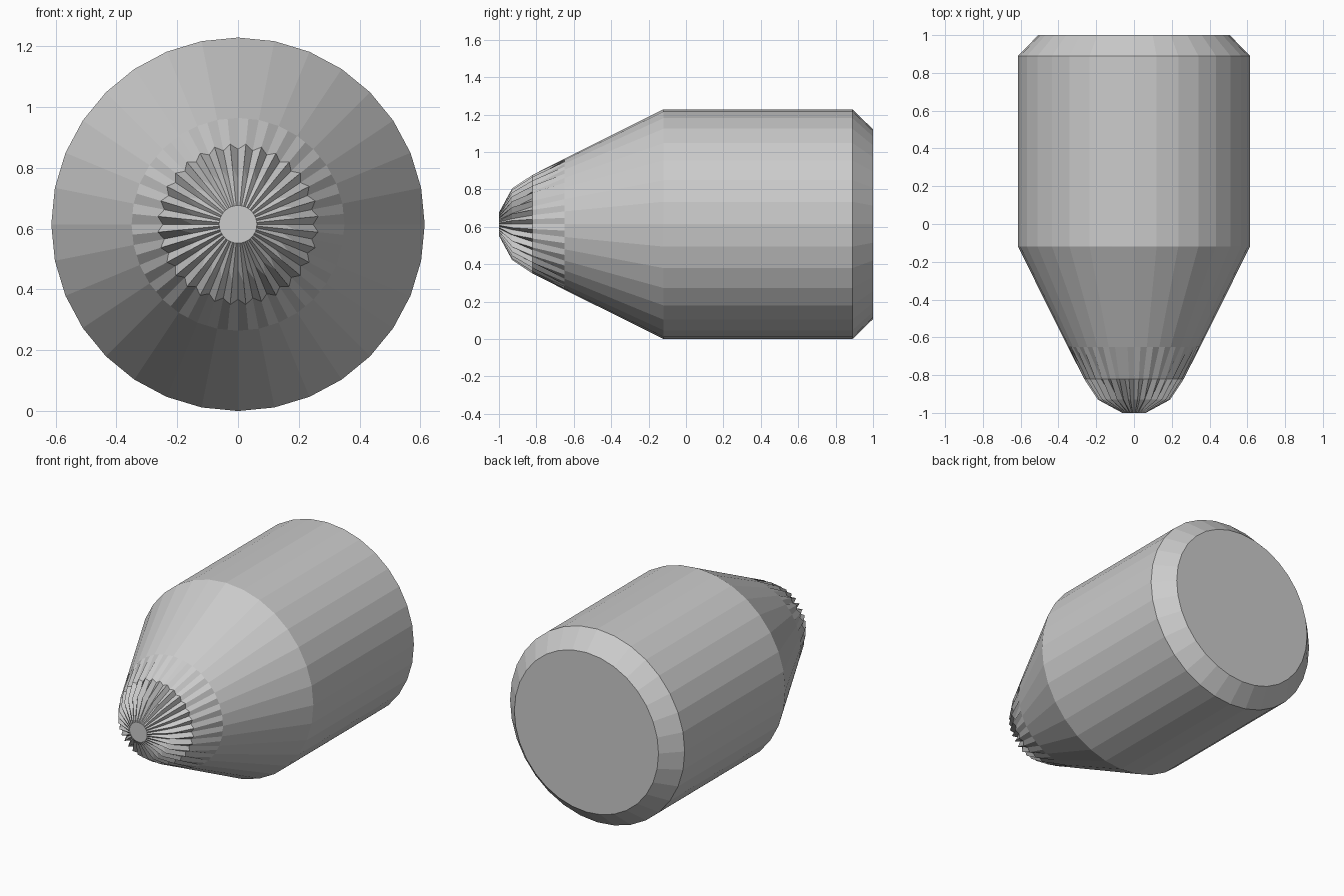
import bpy, bmesh
from math import sin, cos, pi

if "Cube" in bpy.data.objects:
    bpy.data.objects.remove(bpy.data.objects["Cube"])

SIDES = 32
R = 0.614
FLAT = cos(pi / SIDES)   # puts in-between points on the flat of the 32-gon

# Profile: y, radius at corners (grooves), radius at mid-sides (ridges)
stations = [
    (-1.00, 0.062, 0.062 * FLAT),
    (-0.93, 0.150, 0.192),
    (-0.82, 0.247, 0.265),
    (-0.65, 0.350, 0.350 * FLAT),
    (-0.12, R, R * FLAT),
    (0.89, R, R * FLAT),
    (1.00, 0.507, 0.507 * FLAT),
]

bm = bmesh.new()
rings = []
for y, groove, ridge in stations:
    ring = []
    for i in range(SIDES * 2):
        a = pi * i / SIDES
        r = ridge if i % 2 else groove
        ring.append(bm.verts.new((r * sin(a), y, R + r * cos(a))))
    rings.append(ring)

# Skin between rings
n = SIDES * 2
for lower, upper in zip(rings, rings[1:]):
    for i in range(n):
        j = (i + 1) % n
        bm.faces.new((lower[i], lower[j], upper[j], upper[i]))

# Flat tip and flat back
bm.faces.new(rings[0])
bm.faces.new(rings[-1])

# Merge coplanar strips so the body is a clean 32-sided form
bmesh.ops.dissolve_limit(bm, angle_limit=0.002, verts=bm.verts, edges=bm.edges)
bmesh.ops.recalc_face_normals(bm, faces=bm.faces)

mesh = bpy.data.meshes.new("fluted_nose_body")
bm.to_mesh(mesh)
bm.free()
body = bpy.data.objects.new("fluted_nose_body", mesh)
bpy.context.collection.objects.link(body)
